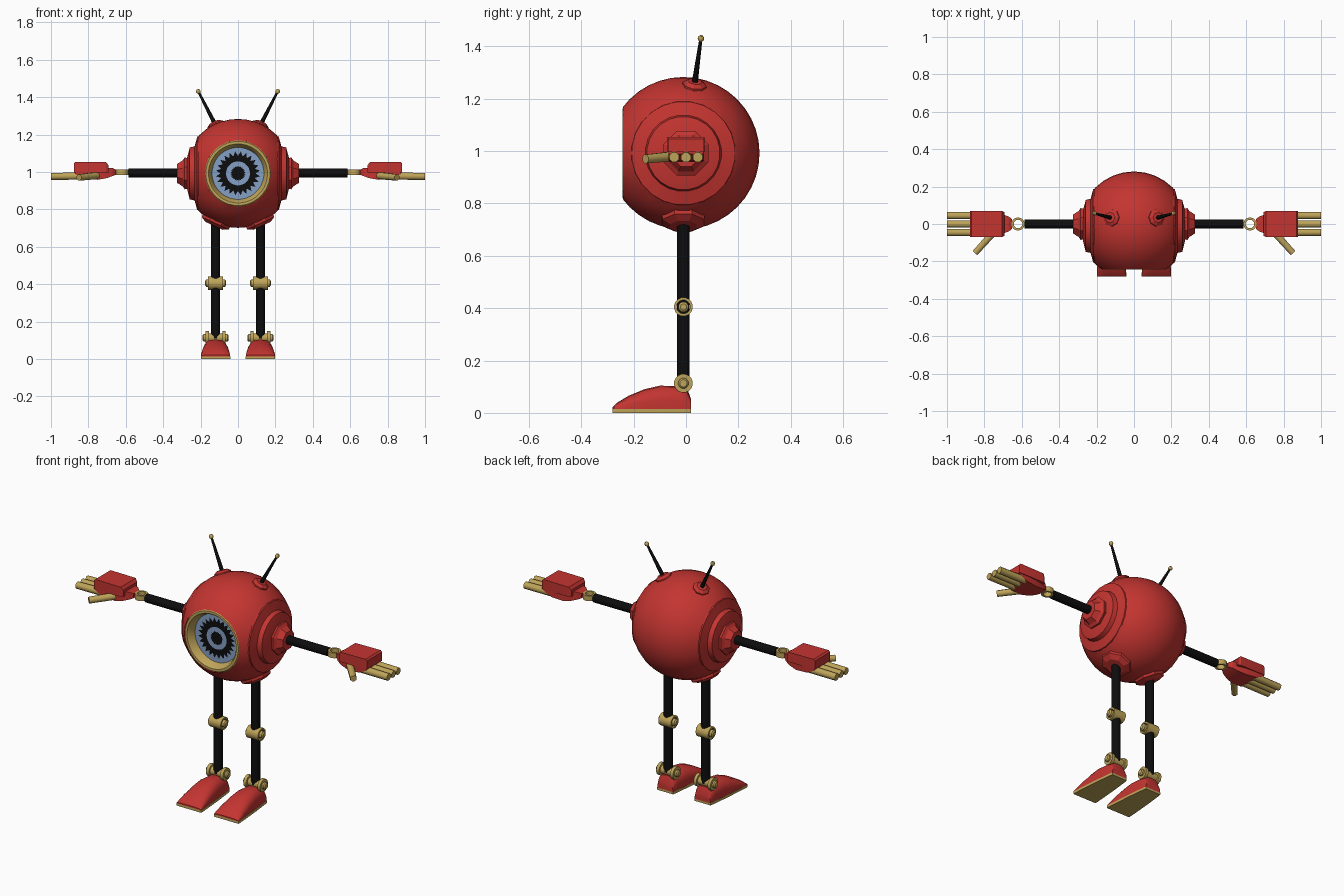
import bpy, bmesh, math
from mathutils import Vector

old = bpy.data.objects.get("Cube")
if old:
    bpy.data.objects.remove(old, do_unlink=True)


def material(name, rgb):
    m = bpy.data.materials.new(name)
    m.use_nodes = True
    m.diffuse_color = (*rgb, 1)
    m.node_tree.nodes["Principled BSDF"].inputs["Base Color"].default_value = (*rgb, 1)
    return m


RED = material("red paint", (0.55, 0.035, 0.03))
GOLD = material("brass", (0.52, 0.37, 0.1))
BLACK = material("black rubber", (0.004, 0.004, 0.004))
BLUE = material("iris blue", (0.23, 0.35, 0.56))


def finish(name, bm, mats, angle=35, recalc=True):
    """Turn a bmesh into an object, smooth except at sharp edges."""
    if recalc:
        bmesh.ops.recalc_face_normals(bm, faces=bm.faces[:])
    for f in bm.faces:
        f.smooth = True
    for e in bm.edges:
        e.smooth = len(e.link_faces) == 2 and e.calc_face_angle(0) < math.radians(angle)
    me = bpy.data.meshes.new(name)
    bm.to_mesh(me)
    bm.free()
    for m in mats:
        me.materials.append(m)
    ob = bpy.data.objects.new(name, me)
    bpy.context.collection.objects.link(ob)
    return ob


def loft(name, rings, mat, closed=False, angle=35):
    """Skin equal-length rings; cap both ends unless the rings close on themselves."""
    bm = bmesh.new()
    vs = [[bm.verts.new(p) for p in ring] for ring in rings]
    n = len(vs[0])
    pairs = list(zip(vs, vs[1:])) + ([(vs[-1], vs[0])] if closed else [])
    for a, b in pairs:
        for i in range(n):
            j = (i + 1) % n
            bm.faces.new((a[i], a[j], b[j], b[i]))
    if not closed:
        bm.faces.new(vs[0])
        bm.faces.new(vs[-1])
    return finish(name, bm, [mat], angle)


def lathe(name, profile, origin, axis, mat, seg=12, closed=False, angle=35):
    """Spin (radius, height) pairs around an axis through origin."""
    q = Vector(axis).to_track_quat('Z', 'Y')
    rings = []
    for r, h in profile:
        ring = []
        for i in range(seg):
            t = 2 * math.pi * (i + 0.5) / seg
            ring.append(q @ Vector((r * math.cos(t), r * math.sin(t), h)) + Vector(origin))
        rings.append(ring)
    return loft(name, rings, mat, closed, angle)


def rod(name, a, b, r0, r1, mat, seg=12):
    d = Vector(b) - Vector(a)
    return lathe(name, [(r0, 0), (r1, d.length)], a, d, mat, seg, angle=50)


# Body: a sphere sliced at the front and both sides
CZ, CY, R = 0.992, -0.01, 0.291
center = Vector((0, CY, CZ))
bm = bmesh.new()
bmesh.ops.create_uvsphere(bm, u_segments=32, v_segments=20, radius=R)
bmesh.ops.translate(bm, verts=bm.verts[:], vec=center)
for co, no in (((0, -0.24, 0), (0, -1, 0)), ((0.213, 0, 0), (1, 0, 0)), ((-0.213, 0, 0), (-1, 0, 0))):
    bmesh.ops.bisect_plane(bm, geom=bm.verts[:] + bm.edges[:] + bm.faces[:],
                           plane_co=co, plane_no=no, clear_outer=True)
finish("body", bm, [RED])

# Eye socket rim and its recessed funnel
lathe("eye_rim", [(0.178, 0.232), (0.172, 0.242), (0.158, 0.242), (0.15, 0.232),
                  (0.137, 0.19), (0.16, 0.185)],
      (0, 0, CZ), (0, -1, 0), GOLD, 32, closed=True)

# Eye: concentric bands with a jagged iris edge
SECT = 48
bm = bmesh.new()
bands = [(0.145, 0.145), (0.118, 0.094), (0.064, 0.064), (0.04, 0.034)]
rings = []
for outer, inner in bands:
    ring = []
    for i in range(SECT):
        r = outer if i % 2 else inner
        t = 2 * math.pi * i / SECT
        ring.append(bm.verts.new((r * math.cos(t), -0.196, CZ + r * math.sin(t))))
    rings.append(ring)
for k, (a, b) in enumerate(zip(rings, rings[1:])):
    for i in range(SECT):
        j = (i + 1) % SECT
        bm.faces.new((a[i], a[j], b[j], b[i])).material_index = 1 if k == 1 else 0
bm.faces.new(rings[-1]).material_index = 1
bm.normal_update()
for f in bm.faces:
    if f.normal.y > 0:
        f.normal_flip()
finish("eye", bm, [BLUE, BLACK], recalc=False)

for s, side in ((1, "left"), (-1, "right")):
    X = Vector((s, 0, 0))

    def at(x, y, z):
        return Vector((s * x, y, z))

    # Shoulder: stepped dish, then an eight-sided cap
    lathe(side + "_shoulder_dish", [(0.2, 0.205), (0.198, 0.218), (0.146, 0.232), (0.14, 0.258),
                                    (0.085, 0.272)], (0, CY, CZ), X, RED, 24, angle=20)
    lathe(side + "_shoulder_cap", [(0.085, 0.255), (0.092, 0.285), (0.075, 0.296), (0.055, 0.325)],
          (0, 0, CZ), X, RED, 8, angle=20)

    # Antenna with a base bump and a tip
    base, tip = at(0.12, 0.032, 1.25), at(0.212, 0.057, 1.43)
    lathe(side + "_antenna_base", [(0.048, -0.02), (0.046, 0.006), (0.028, 0.018)],
          base, base - center, RED, 8, angle=20)
    rod(side + "_antenna", base, tip, 0.012, 0.006, BLACK, 8)
    lathe(side + "_antenna_tip", [(0.006, -0.012), (0.012, -0.005), (0.012, 0.005), (0.006, 0.012)],
          tip, tip - base, GOLD, 8, angle=50)

    # Hip pad
    hip = at(0.12, CY, 0.73)
    lathe(side + "_hip_pad", [(0.09, -0.03), (0.086, 0.004), (0.055, 0.02)],
          hip, hip - center, RED, 8, angle=20)

    # Leg, knee and ankle
    rod(side + "_leg", at(0.12, CY, 0.11), at(0.12, CY, 0.74), 0.025, 0.025, BLACK)
    knee, ankle = at(0.12, CY, 0.405), at(0.12, CY, 0.113)
    lathe(side + "_knee_sleeve", [(0.036, -0.04), (0.036, 0.04), (0.026, 0.04), (0.026, -0.04)],
          knee, X, GOLD, 16, closed=True)
    lathe(side + "_knee_pin", [(0.012, -0.056), (0.02, -0.05), (0.02, 0.05), (0.012, 0.056)],
          knee, X, GOLD)
    lathe(side + "_ankle_joint", [(0.014, -0.07), (0.02, -0.064), (0.02, -0.054), (0.036, -0.054),
                                  (0.036, -0.036), (0.024, -0.036), (0.024, 0.036), (0.036, 0.036),
                                  (0.036, 0.054), (0.02, 0.054), (0.02, 0.064), (0.014, 0.07)],
          ankle, X, GOLD, 16)

    # Foot: arched sections from heel to toe, on a thin sole
    stations = [(0.02, 0.05, 0.05), (0.005, 0.053, 0.092), (-0.02, 0.056, 0.102), (-0.1, 0.065, 0.104),
                (-0.16, 0.07, 0.09), (-0.22, 0.075, 0.065), (-0.265, 0.078, 0.038), (-0.28, 0.078, 0.022)]
    arch, sole = [], []
    for y, w, h in stations:
        ring = [at(0.12 + w, y, 0.012)]
        for i in range(9):
            t = math.pi * i / 8
            c = math.copysign(abs(math.cos(t)) ** 0.7, math.cos(t))
            ring.append(at(0.12 + w * c, y, 0.012 + (h - 0.012) * (0.4 + 0.6 * math.sin(t))))
        ring.append(at(0.12 - w, y, 0.012))
        arch.append(ring)
        sole.append([at(0.12 + a * (w + 0.001), y, z)
                     for a, z in ((1, 0), (1, 0.014), (-1, 0.014), (-1, 0))])
    loft(side + "_foot", arch, RED)
    loft(side + "_sole", sole, GOLD)

    # Arm and wrist ring
    rod(side + "_arm", at(0.3, 0, CZ + 0.003), at(0.585, 0, CZ + 0.003), 0.025, 0.025, BLACK)
    lathe(side + "_wrist_ring", [(0.035, -0.015), (0.035, 0.015), (0.023, 0.015), (0.023, -0.015)],
          at(0.62, 0, 0.998), (0, 0, 1), GOLD, 16, closed=True)

    # Palm: back plate above a tapered lower shell
    def block(name, parts):
        loft(name, [[at(x, -w, lo), at(x, w, lo), at(x, w, hi), at(x, -w, hi)]
                    for x, w, lo, hi in parts], RED, angle=15)
    block(side + "_hand_back", [(0.692, 0.062, 0.998, 1.035), (0.705, 0.07, 0.996, 1.052),
                                (0.868, 0.07, 0.996, 1.054), (0.877, 0.068, 0.996, 1.046)])
    block(side + "_palm", [(0.652, 0.026, 0.985, 1.012), (0.67, 0.04, 0.978, 1.02),
                           (0.7, 0.05, 0.967, 1.02), (0.75, 0.062, 0.958, 1.0),
                           (0.82, 0.066, 0.963, 1.0), (0.87, 0.066, 0.988, 1.0)])

    # Fingers and thumb
    for k, y in enumerate((-0.045, 0, 0.045)):
        rod(f"{side}_finger_{k + 1}", at(0.82, y, 0.978), at(1, y, 0.976), 0.021, 0.02, GOLD, 8)
    rod(side + "_thumb", at(0.755, -0.05, 0.98), at(0.85, -0.155, 0.97), 0.02, 0.018, GOLD, 8)
